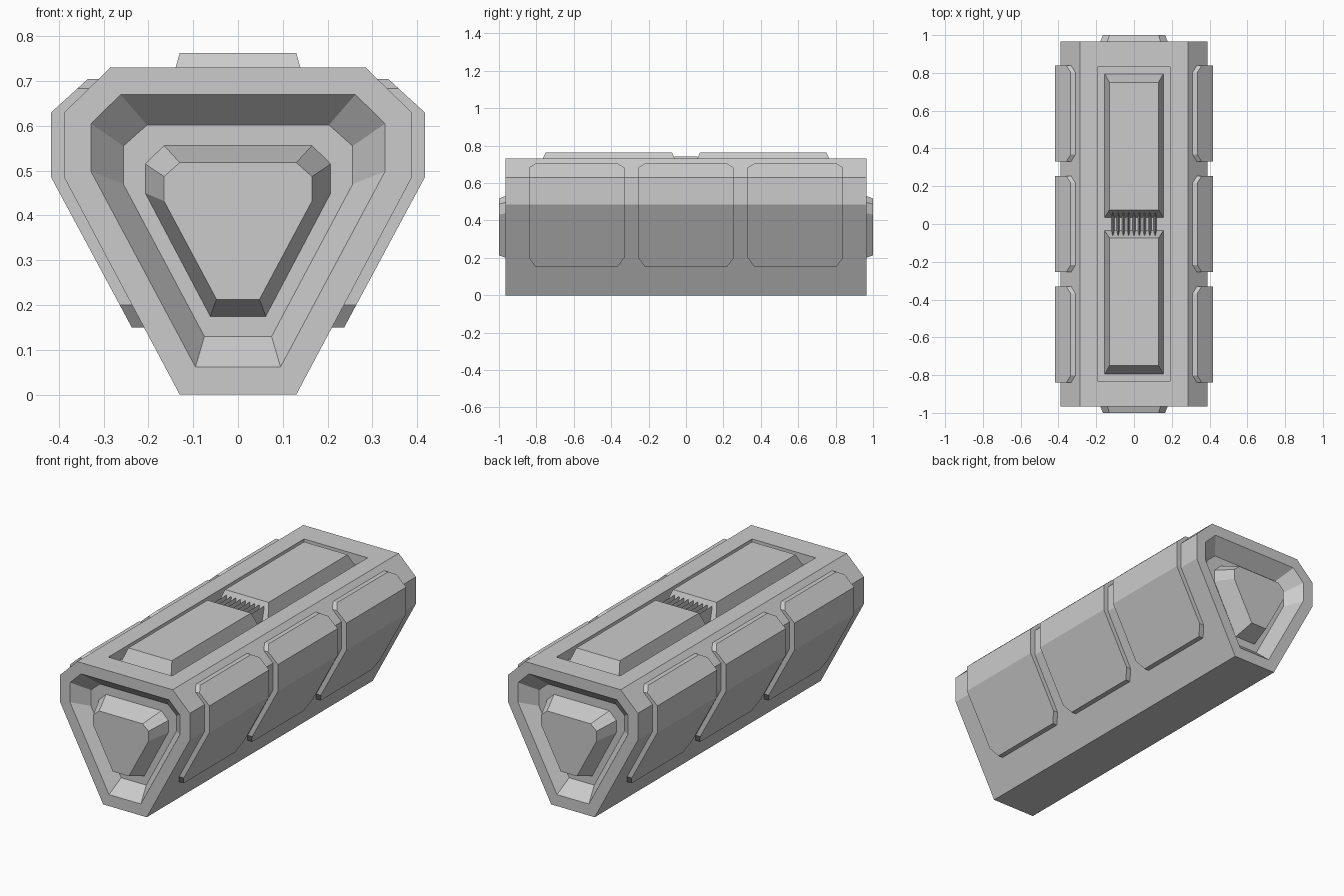
import bpy, bmesh
from mathutils import Vector

if "Cube" in bpy.data.objects:
    bpy.data.objects.remove(bpy.data.objects["Cube"])


def finish(bm, name):
    bmesh.ops.recalc_face_normals(bm, faces=bm.faces)
    me = bpy.data.meshes.new(name)
    bm.to_mesh(me)
    bm.free()
    ob = bpy.data.objects.new(name, me)
    bpy.context.collection.objects.link(ob)
    return ob


def loft(rings):
    """Closed solid through rings of equal vertex count."""
    bm = bmesh.new()
    rows = [[bm.verts.new(p) for p in r] for r in rings]
    n = len(rows[0])
    for a, b in zip(rows, rows[1:]):
        for i in range(n):
            j = (i + 1) % n
            bm.faces.new((a[i], a[j], b[j], b[i]))
    bm.faces.new(rows[0])
    bm.faces.new(rows[-1])
    bmesh.ops.recalc_face_normals(bm, faces=bm.faces)
    return bm


def section(half, y):
    """Mirror a right-hand half profile (x, z) into a full ring at depth y."""
    pts = half + [(-x, z) for x, z in reversed(half)]
    return [(x, y, z) for x, z in pts]


# Half profiles, bottom to top
BODY = [(.13, 0), (.388, .485), (.388, .63), (.285, .73)]
OPENING = [(.095, .062), (.328, .498), (.328, .605), (.262, .67)]
FLOOR = [(.075, .13), (.256, .47), (.256, .555), (.203, .602)]
CORE_BASE = [(.062, .175), (.207, .45), (.207, .515), (.165, .556)]
CORE_TOP = [(.048, .213), (.165, .432), (.165, .487), (.13, .518)]
END, SUNK, TRAY = .965, .89, .675

# Main body with a sloped recess at each end
bm = loft([section(FLOOR, -SUNK), section(OPENING, -END), section(BODY, -END),
           section(BODY, END), section(OPENING, END), section(FLOOR, SUNK)])

# Long tray sunk into the top face
bm.faces.ensure_lookup_table()
top = max(bm.faces, key=lambda f: f.normal.z * 10 + f.calc_center_median().z)
bmesh.ops.inset_individual(bm, faces=[top], thickness=.05)
for v in top.verts:
    v.co.x = .19 if v.co.x > 0 else -.19
    v.co.y = .835 if v.co.y > 0 else -.835
tray = bmesh.ops.extrude_discrete_faces(bm, faces=[top])["faces"][0]
for v in tray.verts:
    v.co.z = TRAY
finish(bm, "body")

# Tapered core in each end recess
for name, s in (("front_core", -1), ("back_core", 1)):
    finish(loft([section(CORE_BASE, s * SUNK), section(CORE_TOP, s)]), name)

# Two tapered pads in the top tray
for name, s in (("front_pad", -1), ("back_pad", 1)):
    def rect(x, y0, y1, z):
        return [(-x, s * y0, z), (x, s * y0, z), (x, s * y1, z), (-x, s * y1, z)]
    finish(loft([rect(.155, .035, .795, TRAY), rect(.13, .075, .75, .763)]), name)

# Row of thin ridges between the pads
for i in range(9):
    x = (i - 4) * .028
    tri = [(x - .008, TRAY), (x + .008, TRAY), (x, .743)]
    finish(loft([[(a, y, z) for a, z in tri] for y in (-.062, .062)]),
           f"ridge_{i + 1}")

# Side armour panels with clipped corners
PANEL = [(.2, .15), (.237, .15), (.417, .485), (.417, .63), (.335, .705), (.2, .705)]
HALF = .255
for side, s in (("left", -1), ("right", 1)):
    for i, yc in enumerate((-.585, 0, .585)):
        bm = loft([[(s * x, yc + e, z) for x, z in PANEL] for e in (-HALF, HALF)])
        for e in (-1, 1):
            for z, dz, up in ((.705, .022, 1), (.15, .05, -1)):
                bmesh.ops.remove_doubles(bm, verts=bm.verts, dist=1e-5)
                cut = bmesh.ops.bisect_plane(
                    bm, geom=bm.verts[:] + bm.edges[:] + bm.faces[:],
                    plane_co=Vector((0, yc + e * HALF, z - up * dz)),
                    plane_no=Vector((0, e * dz, up * .037)).normalized(),
                    clear_outer=True)
                rim = [g for g in cut["geom_cut"] if isinstance(g, bmesh.types.BMEdge)]
                bmesh.ops.holes_fill(bm, edges=rim)
        finish(bm, f"{side}_panel_{i + 1}")
